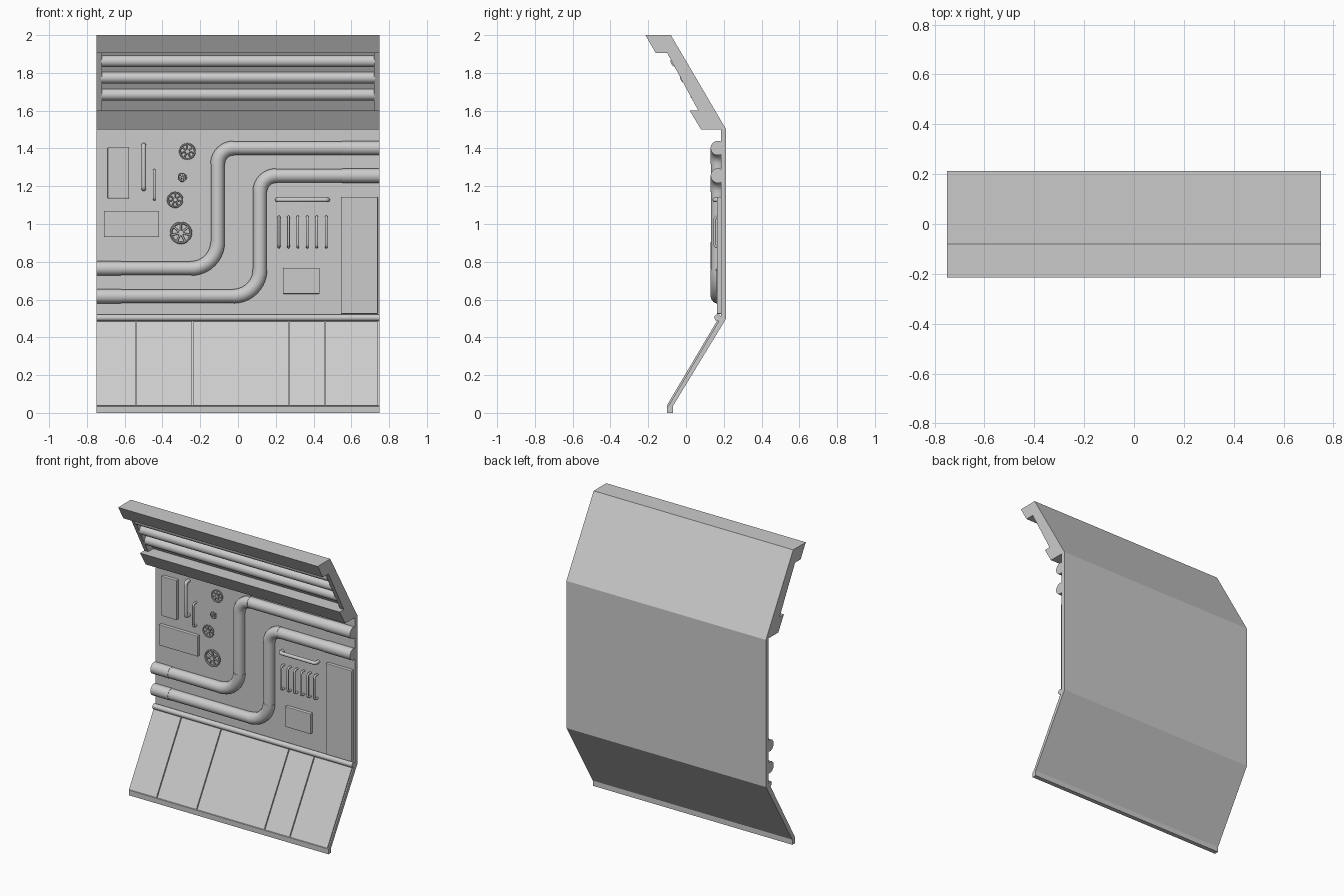
import bpy, bmesh, math
from mathutils import Vector, Matrix

if "Cube" in bpy.data.objects:
    bpy.data.objects.remove(bpy.data.objects["Cube"])

WALL = 0.185          # front face of the middle wall


def finish(name, bm):
    bmesh.ops.recalc_face_normals(bm, faces=bm.faces)
    me = bpy.data.meshes.new(name)
    bm.to_mesh(me)
    bm.free()
    ob = bpy.data.objects.new(name, me)
    bpy.context.collection.objects.link(ob)
    return ob


def prism(name, profile, x0, x1, bevel=0):
    """Extrude a (y, z) profile from x0 to x1."""
    bm = bmesh.new()
    face = bm.faces.new([bm.verts.new((x0, y, z)) for y, z in profile])
    ext = bmesh.ops.extrude_face_region(bm, geom=[face])
    verts = [v for v in ext["geom"] if isinstance(v, bmesh.types.BMVert)]
    bmesh.ops.translate(bm, verts=verts, vec=(x1 - x0, 0, 0))
    ob = finish(name, bm)
    if bevel:
        m = ob.modifiers.new("bevel", "BEVEL")
        m.width, m.segments = bevel, 2
    return ob


def plate(name, x0, x1, z0, z1, front):
    return prism(name, [(front, z0), (front, z1), (WALL + .005, z1), (WALL + .005, z0)], x0, x1, .004)


def rounded(points, radii, steps=10):
    """Round the inner corners of a polyline with arcs."""
    p = [Vector(q) for q in points]
    out = [p[0]]
    for i, r in enumerate(radii, 1):
        u, v = (p[i - 1] - p[i]).normalized(), (p[i + 1] - p[i]).normalized()
        c = p[i] + (u + v) * r                      # right-angled corners
        for k in range(steps + 1):
            a = math.pi / 2 * k / steps
            out.append(c - v * r * math.cos(a) - u * r * math.sin(a))
    return out + [p[-1]]


def tube(name, path, r, res=5):
    cu = bpy.data.curves.new(name, "CURVE")
    cu.dimensions, cu.twist_mode = "3D", "MINIMUM"
    cu.bevel_depth, cu.bevel_resolution, cu.use_fill_caps = r, res, True
    sp = cu.splines.new("POLY")
    sp.points.add(len(path) - 1)
    for pt, co in zip(sp.points, path):
        pt.co = (*co, 1)
    ob = bpy.data.objects.new(name, cu)
    bpy.context.collection.objects.link(ob)
    bpy.ops.object.select_all(action="DESELECT")
    ob.select_set(True)
    bpy.context.view_layer.objects.active = ob
    bpy.ops.object.convert(target="MESH")
    bpy.ops.object.shade_smooth_by_angle(angle=math.radians(40))
    return bpy.context.object


def handle(name, a, b, r):
    """Grab bar between (x, z) points a and b, with ends bent into the wall."""
    y = .152
    return tube(name, rounded([(a[0], WALL + .005, a[1]), (a[0], y, a[1]),
                               (b[0], y, b[1]), (b[0], WALL + .005, b[1])], [.016, .016], 5), r, 3)


# Bent shell: footing, sloping skirt, wall, overhanging canopy with a recess
prism("wall_shell", [
    (-.07, 0), (-.07, .035), (.213, .5), (.213, 1.5), (-.08, 2), (-.215, 2),
    (-.16, 1.905), (-.06, 1.905), (.119, 1.6), (.02, 1.6), (.08, 1.5), (WALL, 1.5),
    (WALL, .51), (.173, .485), (-.092, .038), (-.10, .035), (-.10, 0)], -.75, .75)

# Canopy recess: end cheeks and three tubes
for side, x0, x1 in (("left", -.75, -.72), ("right", .72, .75)):
    prism(f"canopy_cheek_{side}", [(-.10, 1.906), (-.05, 1.906), (.129, 1.599), (.066, 1.599)], x0, x1)
for i, z in enumerate((1.862, 1.775, 1.685)):
    y = -.08 + (2 - z) * .586 - .052
    tube(f"canopy_tube_{i + 1}", [(-.725, y, z), (.725, y, z)], .031)


# Raised panels on the sloping skirt
def skirt_panel(name, x0, x1, z0, z1):
    front = lambda z: -.101 + (z - .04) * .593
    prism(name, [(front(z0), z0), (front(z1), z1), (front(z1) + .014, z1), (front(z0) + .014, z0)],
          x0 + .003, x1 - .003)


for i, (x0, x1, z0, z1) in enumerate([
        (-.752, -.54, .04, .485), (-.54, -.24, .04, .485), (-.24, .27, .04, .255),
        (-.24, .27, .255, .485), (.27, .46, .04, .485), (.46, .745, .04, .485)]):
    skirt_panel(f"skirt_panel_{i + 1}", x0, x1, z0, z1)

# Rail along the wall and skirt joint
tube("lower_rail", [(-.75, .168, .504), (.75, .168, .504)], .018, 4)

# Two stepped pipes with sleeves on the ends and bends
PY, R = .169, .037
for n, (zl, x, zh) in enumerate([(.765, -.108, 1.402), (.618, .116, 1.256)], 1):
    path = rounded([(-.75, PY, zl), (x, PY, zl), (x, PY, zh), (.75, PY, zh)], [.14, .085])
    tube(f"pipe_{n}", path, R)
    tube(f"pipe_{n}_low_bend", path[1:12], R + .002)
    tube(f"pipe_{n}_high_bend", path[12:23], R + .002)
    tube(f"pipe_{n}_left_sleeve", [(-.75, PY, zl), (-.62, PY, zl)], R + .002)
    tube(f"pipe_{n}_right_sleeve", [(.55, PY, zh), (.75, PY, zh)], R + .002)

# Wall boxes and tall side panel
plate("tall_box", -.69, -.577, 1.135, 1.405, .162)
plate("wide_box", -.71, -.418, .93, 1.07, .162)
plate("small_box", .238, .432, .63, .768, .162)
plate("side_panel", .545, .74, .524, 1.143, .163)

# Grab bars
handle("grab_bar_long", (-.499, 1.418), (-.499, 1.185), .012)
handle("grab_bar_short", (-.443, 1.285), (-.443, 1.13), .007)
handle("grab_bar_horizontal", (.208, 1.128), (.475, 1.128), .012)
for i in range(6):
    x = .217 + i * .05
    handle(f"lever_bar_{i + 1}", (x, 1.038), (x, .878), .007)


# Valve hand wheels: rim, hub, stem and spokes
def wheel(name, x, z, r):
    y, t = .157, r * .11
    bpy.ops.mesh.primitive_torus_add(location=(x, y, z), rotation=(math.pi / 2, 0, 0), major_radius=r - t,
                                     minor_radius=t, major_segments=28, minor_segments=8)
    bpy.context.object.name = name + "_rim"
    bpy.ops.object.shade_smooth_by_angle()
    bm = bmesh.new()
    turn = Matrix.Rotation(math.pi / 2, 4, "X")
    for rad, y0, y1 in ((r * .24, y - t, y + t * 1.5), (r * .14, y, WALL + .005)):
        bmesh.ops.create_cone(bm, cap_ends=True, segments=14, radius1=rad, radius2=rad, depth=y1 - y0,
                              matrix=Matrix.Translation((x, (y0 + y1) / 2, z)) @ turn)
    for k in range(7):
        m = (Matrix.Translation((x, y, z)) @ Matrix.Rotation(k * math.tau / 7, 4, "Y")
             @ Matrix.Translation((0, 0, r * .5)))
        bmesh.ops.create_cone(bm, cap_ends=True, segments=8, radius1=t * .8, radius2=t * .8,
                              depth=r * .8, matrix=m)
    ob = finish(name + "_hub_and_spokes", bm)
    bpy.context.view_layer.objects.active = ob
    bpy.ops.object.select_all(action="DESELECT")
    ob.select_set(True)
    bpy.ops.object.shade_smooth_by_angle(angle=math.radians(50))


for i, (x, z, r) in enumerate([(-.268, 1.384, .044), (-.295, 1.247, .024),
                               (-.333, 1.128, .043), (-.302, .953, .059)]):
    wheel(f"valve_wheel_{i + 1}", x, z, r)
